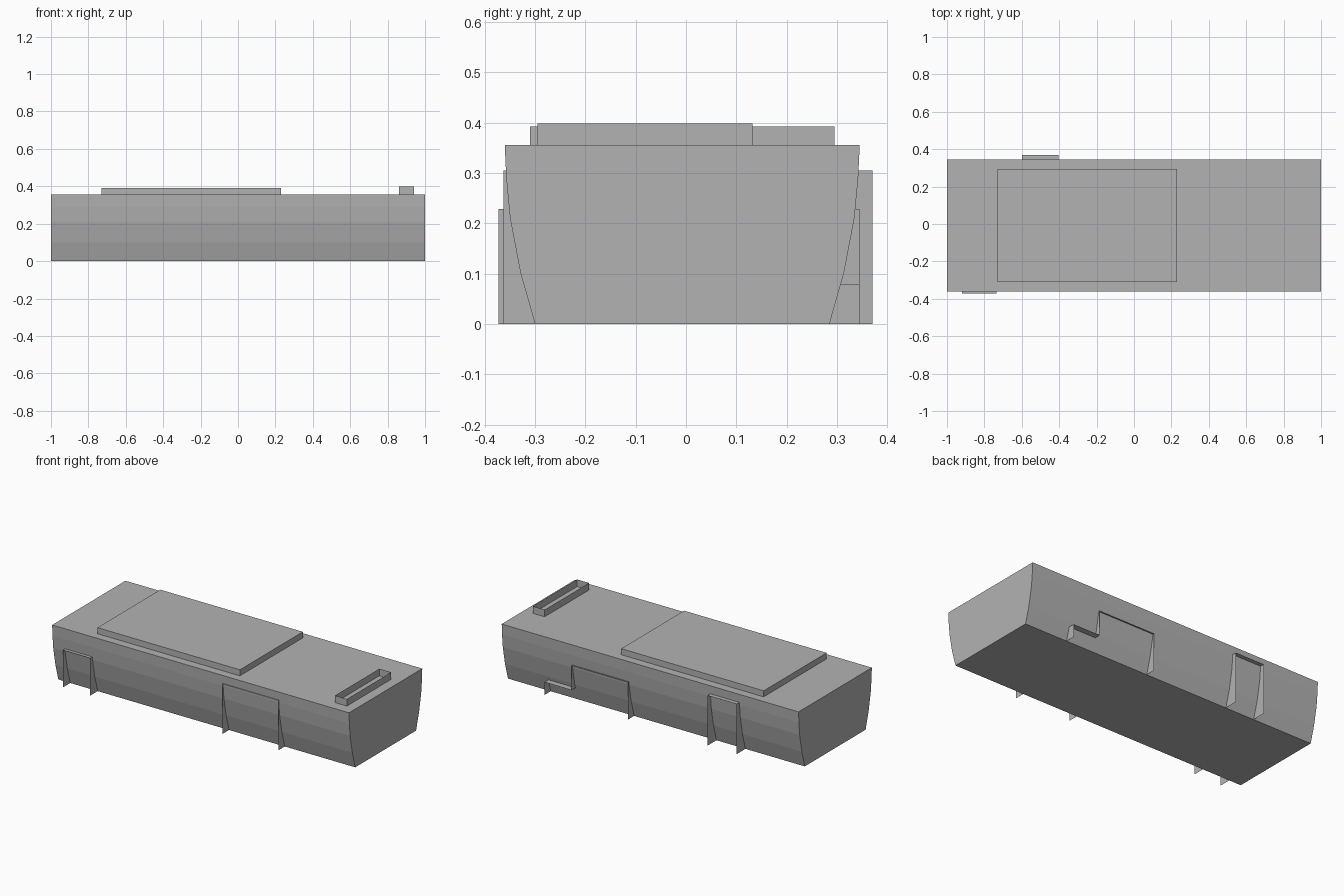
import bpy

if "Cube" in bpy.data.objects:
    bpy.data.objects.remove(bpy.data.objects["Cube"])

grey = bpy.data.materials.new("plain grey")
grey.diffuse_color = (0.45, 0.45, 0.45, 1)
grey.use_nodes = True
grey.node_tree.nodes["Principled BSDF"].inputs["Base Color"].default_value = grey.diffuse_color


def mesh_object(name, verts, faces):
    me = bpy.data.meshes.new(name)
    me.from_pydata(verts, [], faces)
    me.materials.append(grey)
    ob = bpy.data.objects.new(name, me)
    bpy.context.collection.objects.link(ob)
    return ob


def sheet_strip(name, path, offset, closed=False):
    """Thin open sheet: a path swept along one offset."""
    n = len(path)
    verts = list(path) + [tuple(a + b for a, b in zip(p, offset)) for p in path]
    faces = [(i, (i + 1) % n, (i + 1) % n + n, i + n)
             for i in range(n if closed else n - 1)]
    return mesh_object(name, verts, faces)


# Hull: curved cross-section extruded along x
CY = -0.0075
side = [(0.2925, 0), (0.3210, 0.1), (0.3420, 0.21), (0.3495, 0.29), (0.3525, 0.355)]
section = [(CY + w, z) for w, z in side] + [(CY - w, z) for w, z in reversed(side)]
n = len(section)
verts = [(x, y, z) for x in (-1, 1) for y, z in section]
faces = [(i, i + n, (i + 1) % n + n, (i + 1) % n) for i in range(n)]
faces += [tuple(range(n)), tuple(reversed(range(n, 2 * n)))]
mesh_object("body", verts, faces)

# Raised roof panel
x0, x1, y0, y1, z0, z1 = -0.73, 0.23, -0.31, 0.295, 0.355, 0.392
verts = [(x, y, z) for z in (z0, z1) for x, y in ((x0, y0), (x1, y0), (x1, y1), (x0, y1))]
mesh_object("roof_panel", verts, [(3, 2, 1, 0), (4, 5, 6, 7)] +
            [(i, (i + 1) % 4, (i + 1) % 4 + 4, i + 4) for i in range(4)])

# Open-topped roof vent frame
sheet_strip("roof_vent_frame",
            [(0.86, -0.295, 0.355), (0.94, -0.295, 0.355),
             (0.94, 0.132, 0.355), (0.86, 0.132, 0.355)], (0, 0, 0.043), True)


# Door surrounds: open sheets standing out of the sides
def surround(name, profile, y_out):
    y_in = -0.28 if y_out < 0 else 0.27
    sheet_strip(name, [(x, y_in, z) for x, z in profile], (0, y_out - y_in, 0))


def arch(a, b, h):
    return [(a, 0), (a, h), (b, h), (b, 0)]


surround("front_small_door_frame", arch(-0.92, -0.735, 0.228), -0.372)
surround("front_large_door_frame", arch(0.15, 0.525, 0.305), -0.362)
surround("back_small_door_frame", arch(-0.60, -0.405, 0.305), 0.370)
surround("back_stepped_door_frame",
         [(0.15, 0), (0.15, 0.228), (0.53, 0.228), (0.53, 0.078), (0.712, 0.078), (0.712, 0)],
         0.345)

# Outward normals on the solid parts
import bmesh
for ob in bpy.data.objects:
    bm = bmesh.new()
    bm.from_mesh(ob.data)
    bmesh.ops.recalc_face_normals(bm, faces=bm.faces)
    bm.to_mesh(ob.data)
    bm.free()
